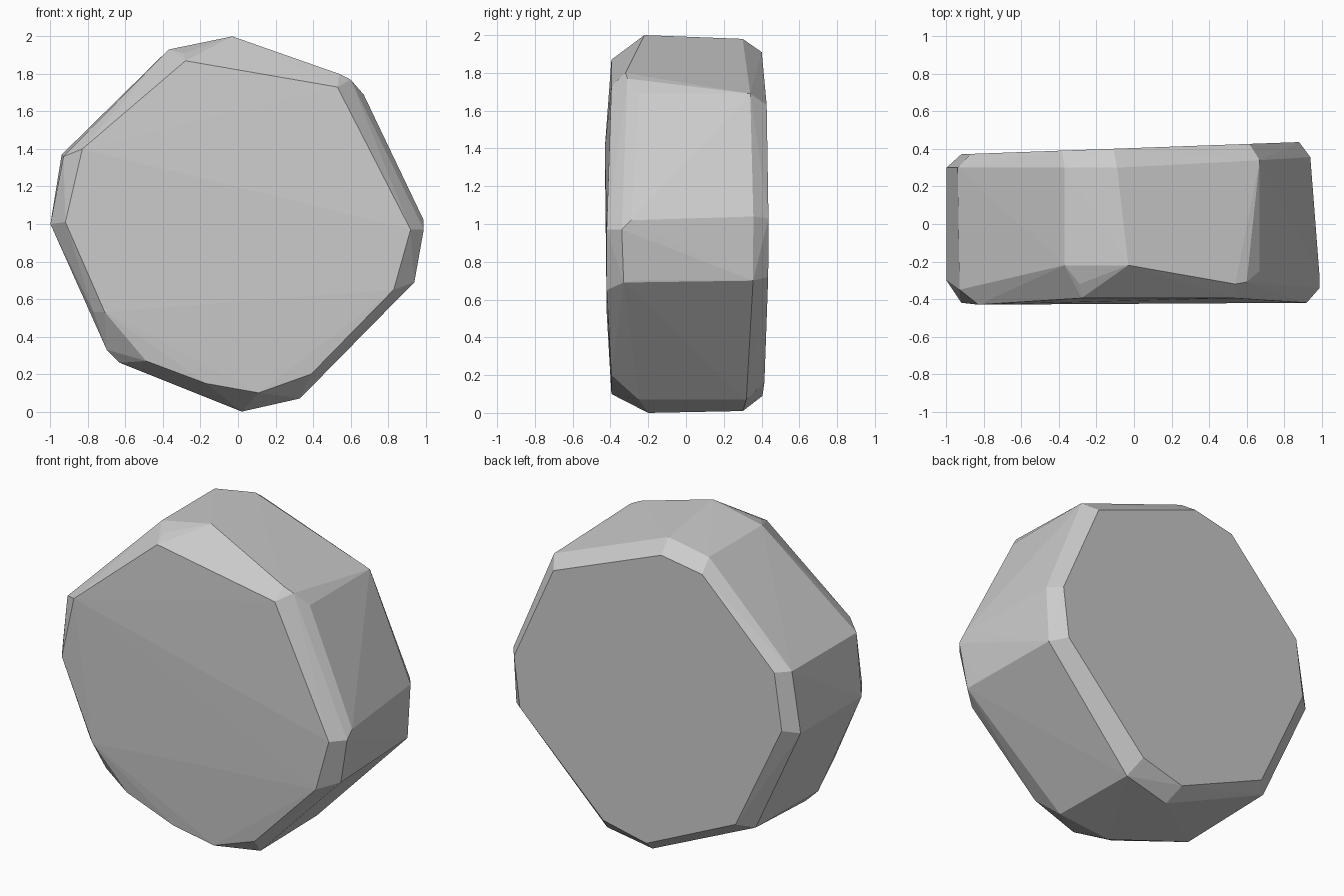
import bpy, bmesh

# Corner profiles of the worn stone disc, as (x, z) going round
front_face = [(-.92, 1.01), (-.83, 1.40), (-.28, 1.87), (.53, 1.73), (.92, .97), (.83, .65),
              (.39, .20), (.11, .10), (-.17, .15), (-.49, .27), (-.71, .53)]
back_face = [(-.92, 1.02), (-.87, 1.37), (-.385, 1.86), (-.11, 1.91), (.615, 1.63), (.88, 1.03),
             (.84, .72), (.28, .16), (-.01, .09), (-.61, .36)]
back_rim = [(-1, 1.0), (-.94, 1.37), (-.37, 1.93), (-.09, 1.98), (.67, 1.69), (.94, 1.04),
            (.92, .70), (.32, .07), (.02, .01), (-.69, .33)]
# The front rim is chipped unevenly, so it carries its own depth: (x, y, z)
front_rim = [(-1, -.30, 1.0), (-.93, -.35, 1.36), (-.37, -.22, 1.93), (-.29, -.32, 1.91),
             (-.03, -.22, 2.0), (.54, -.32, 1.80), (.60, -.31, 1.77), (.67, -.25, 1.69),
             (.99, -.34, .97), (.99, -.29, 1.02), (.94, -.24, .70), (.94, -.33, .69),
             (.33, -.25, .07), (.02, -.20, .0), (-.63, -.28, .26), (-.70, -.30, .33),
             (-.77, -.36, .53)]


def front_depth(x, z):
    return -.42 + (.025 if z > 1.6 or z < .3 else 0) - (.01 if x < -.8 and z > 1.2 else 0)


points = list(front_rim)
points += [(x, front_depth(x, z), z) for x, z in front_face]
points += [(x, .405 + .036 * x, z) for x, z in back_face]
points += [(x, .30 + .06 * max(x, 0), z) for x, z in back_rim]

# Wrap the profiles in one faceted skin
bm = bmesh.new()
for p in points:
    bm.verts.new(p)
hull = bmesh.ops.convex_hull(bm, input=bm.verts[:])
loose = [v for v in bm.verts if not v.link_faces]
bmesh.ops.delete(bm, geom=loose, context='VERTS')
bmesh.ops.recalc_face_normals(bm, faces=bm.faces[:])
mesh = bpy.data.meshes.new("stone_disc")
bm.to_mesh(mesh)
bm.free()
stone = bpy.data.objects.new("stone_disc", mesh)
bpy.context.collection.objects.link(stone)
